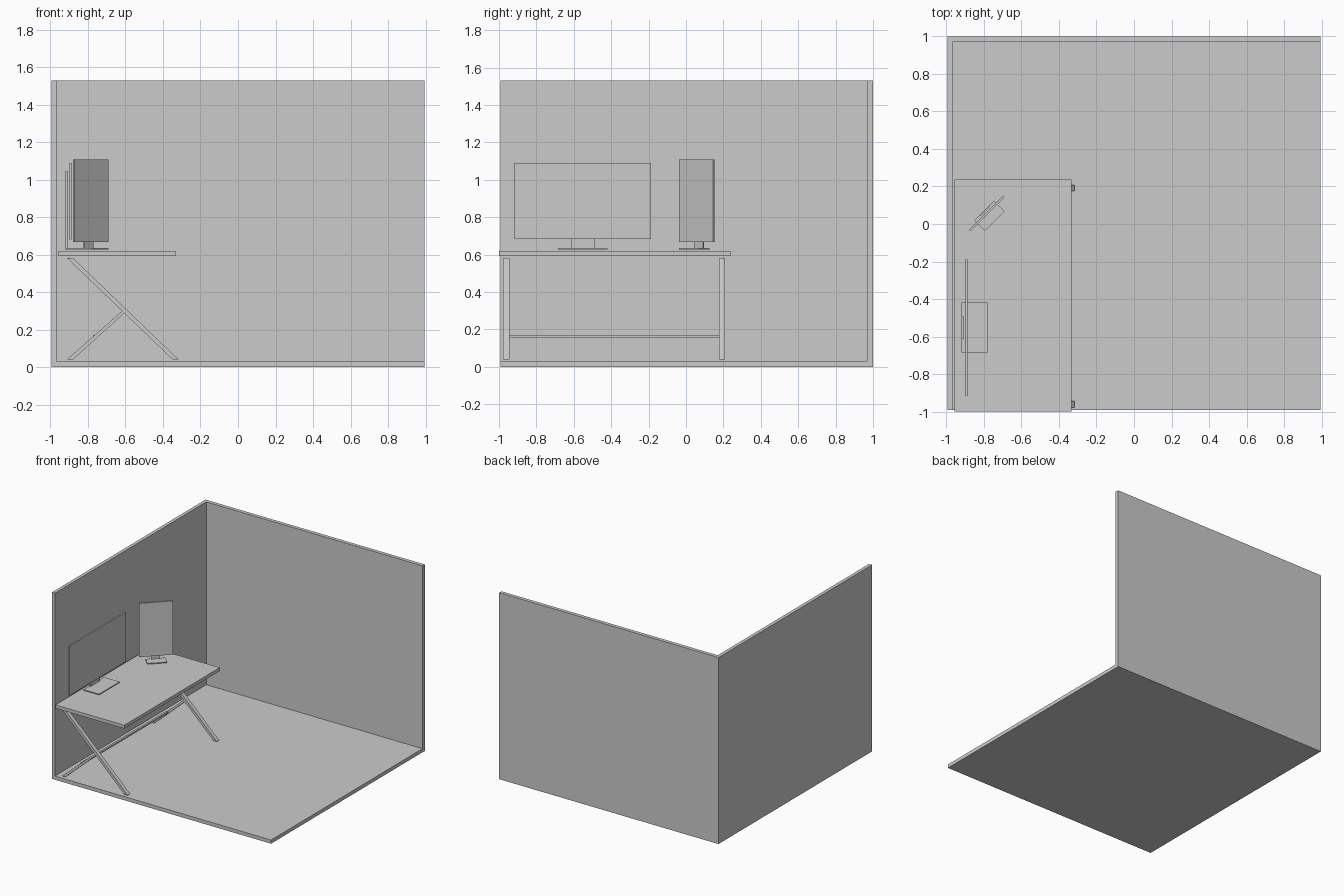
import bpy
from math import pi
from mathutils import Matrix

if "Cube" in bpy.data.objects:
    bpy.data.objects.remove(bpy.data.objects["Cube"])


def prism(name, profile, y0, y1):
    """Extrude an XZ profile along Y."""
    n = len(profile)
    verts = [(x, y, z) for y in (y0, y1) for x, z in profile]
    faces = [tuple(range(n)), tuple(range(2 * n - 1, n - 1, -1))]
    faces += [(i, i + n, (i + 1) % n + n, (i + 1) % n) for i in range(n)]
    me = bpy.data.meshes.new(name)
    me.from_pydata(verts, [], faces)
    ob = bpy.data.objects.new(name, me)
    bpy.context.collection.objects.link(ob)
    return ob


def box(name, x, y, z):
    return prism(name, [(x[0], z[0]), (x[1], z[0]), (x[1], z[1]), (x[0], z[1])], *y)


# Room shell
box("floor", (-0.995, 0.995), (-0.992, 1.0), (0, 0.03))
box("left_wall", (-0.995, -0.967), (-0.992, 1.0), (0.03, 1.53))
box("back_wall", (-0.967, 0.995), (0.97, 1.0), (0.03, 1.53))

# Desk top
box("desk_top", (-0.958, -0.332), (-1.0, 0.238), (0.592, 0.62))

# Slanted legs, one pair at each end of the desk
w = 0.016
for side, y0, y1 in (("front", -0.978, -0.945), ("rear", 0.176, 0.208)):
    prism(side + "_long_leg", [(-0.332 - w, 0.04), (-0.332 + w, 0.04),
                               (-0.897 + w, 0.583), (-0.897 - w, 0.583)], y0, y1)
    prism(side + "_brace_leg", [(-0.897 - w, 0.04), (-0.897 + w, 0.04),
                                (-0.602, 0.292), (-0.613, 0.304)], y0, y1)

# Crossbar between the brace legs
box("crossbar", (-0.773, -0.757), (-0.945, 0.176), (0.157, 0.171))


def monitor(name, loc, angle, panel_w, panel_z, base_w, base_x, stem_w, stem_x, stem_top):
    """Screen faces local +x; origin at the panel centre in plan."""
    parts = [
        box(name + "_panel", (-0.006, 0.006), (-panel_w / 2, panel_w / 2), panel_z),
        box(name + "_base", base_x, (-base_w / 2, base_w / 2), (0.628, 0.635)),
        box(name + "_stand", stem_x, (-stem_w / 2, stem_w / 2), (0.635, stem_top)),
    ]
    for p in parts:
        p.matrix_world = Matrix.Translation((*loc, 0)) @ Matrix.Rotation(angle, 4, 'Z')


# Wide monitor and portrait monitor turned 45 degrees
monitor("wide_monitor", (-0.893, -0.552), 0, 0.728, (0.682, 1.09),
        0.267, (-0.028, 0.112), 0.123, (-0.028, -0.016), 1.045)
monitor("portrait_monitor", (-0.785, 0.057), -pi / 4, 0.257, (0.667, 1.108),
        0.15, (-0.021, 0.059), 0.068, (-0.021, -0.013), 1.06)
